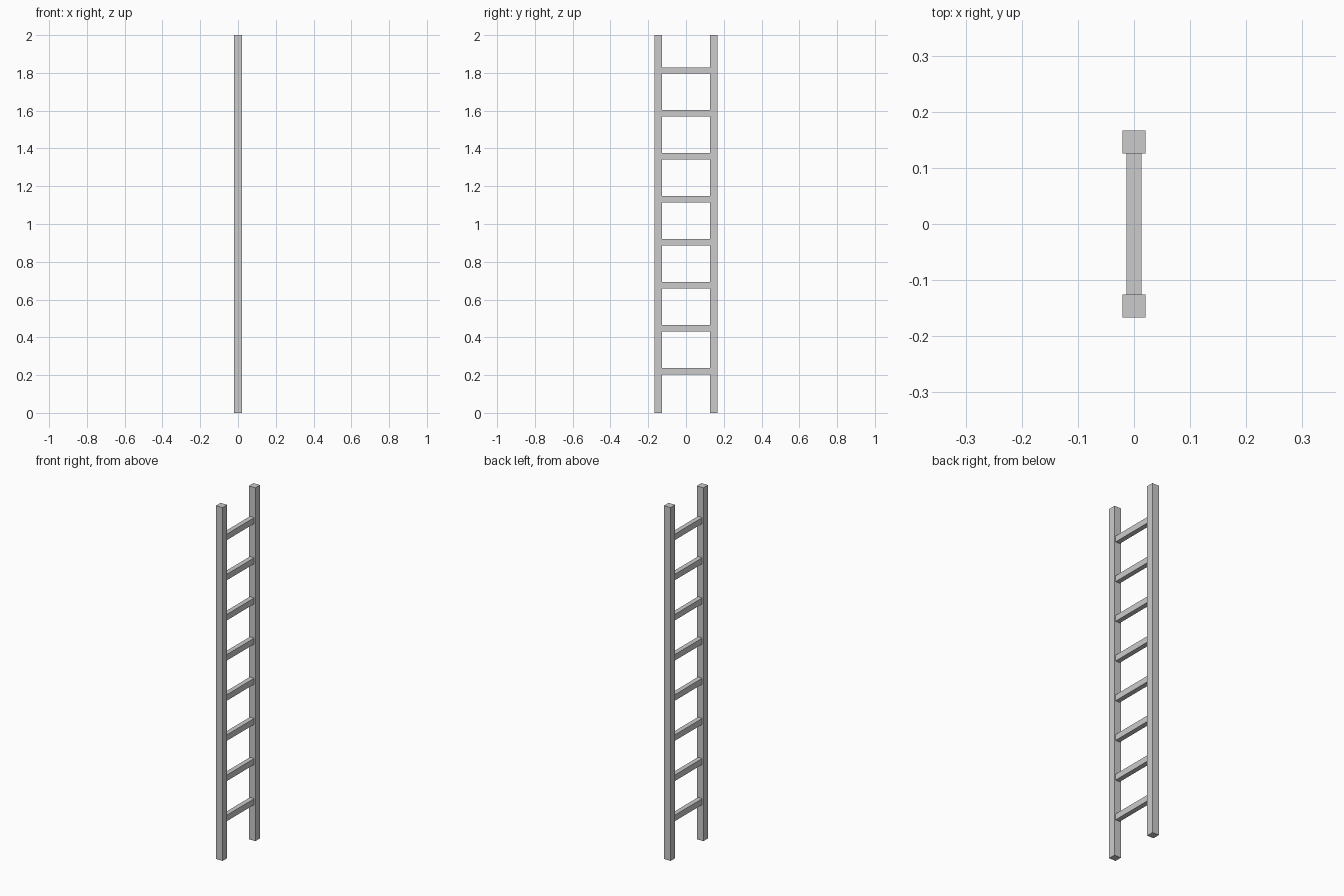
import bpy

if "Cube" in bpy.data.objects:
    bpy.data.objects.remove(bpy.data.objects["Cube"])

HEIGHT = 2.0
RAIL = 0.041          # square rail section
RAIL_Y = 0.1465       # rail centre offset
RUNG_X, RUNG_Z = 0.027, 0.034
RUNG_COUNT, RUNG_START, RUNG_STEP = 8, 0.2215, 0.2273


def box(name, size, centre):
    bpy.ops.mesh.primitive_cube_add(size=1, location=centre)
    ob = bpy.context.object
    ob.name = name
    ob.scale = size
    bpy.ops.object.transform_apply(location=False, rotation=False, scale=True)
    return ob


# Two upright rails
for side, label in ((-1, "front"), (1, "back")):
    box(f"{label}_rail", (RAIL, RAIL, HEIGHT), (0, side * RAIL_Y, HEIGHT / 2))

# Evenly spaced rungs, seated just inside the rails
rung_length = 2 * RAIL_Y - RAIL + 0.004
for i in range(RUNG_COUNT):
    box(f"rung_{i + 1}", (RUNG_X, rung_length, RUNG_Z),
        (0, 0, RUNG_START + i * RUNG_STEP))
